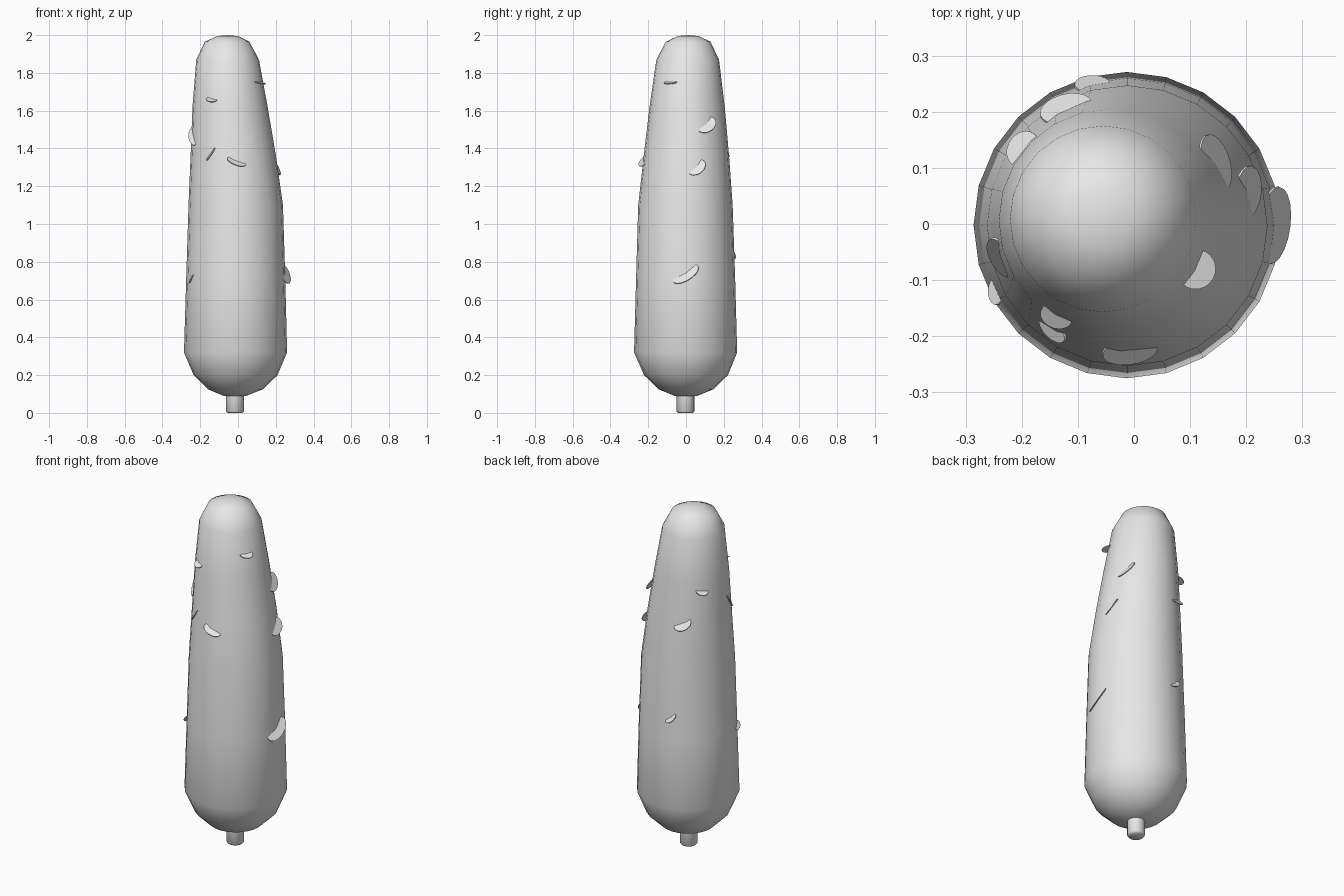
import bpy, bmesh, math
from mathutils import Vector, Matrix

if "Cube" in bpy.data.objects:
    bpy.data.objects.remove(bpy.data.objects["Cube"])

SIDES = 24
grey = bpy.data.materials.new("plain grey")
grey.diffuse_color = (0.8, 0.8, 0.8, 1)
grey.use_nodes = True
grey.node_tree.nodes["Principled BSDF"].inputs["Base Color"].default_value = grey.diffuse_color

# Body sections: z, centre x, centre y, radius
BODY = [(0.09, -0.016, 0.0, 0.06), (0.125, -0.014, 0.0, 0.145),
        (0.20, -0.013, 0.0, 0.222), (0.32, -0.013, -0.002, 0.273),
        (0.72, -0.012, -0.002, 0.262), (1.10, -0.012, -0.003, 0.25),
        (1.36, -0.025, 0.002, 0.226), (1.62, -0.042, 0.006, 0.199),
        (1.87, -0.055, 0.009, 0.166), (1.965, -0.058, 0.011, 0.118),
        (1.995, -0.055, 0.012, 0.055)]
# Stem sections, with a slightly rounded foot
STEM = [(0.0, -0.016, -0.002, 0.040), (0.008, -0.016, -0.002, 0.047),
        (0.12, -0.016, -0.002, 0.047)]


def finish(name, bm):
    bmesh.ops.recalc_face_normals(bm, faces=bm.faces)
    mesh = bpy.data.meshes.new(name)
    bm.to_mesh(mesh)
    bm.free()
    mesh.materials.append(grey)
    obj = bpy.data.objects.new(name, mesh)
    bpy.context.collection.objects.link(obj)
    bpy.ops.object.select_all(action='DESELECT')
    obj.select_set(True)
    bpy.context.view_layer.objects.active = obj
    bpy.ops.object.shade_smooth_by_angle(angle=math.radians(50))
    return obj


def loft(name, sections, sides, bottom, top):
    """Skin circular sections and close both ends with fans."""
    bm = bmesh.new()
    rings = []
    for z, cx, cy, r in sections:
        rings.append([bm.verts.new((cx + r * math.cos(math.tau * i / sides),
                                    cy + r * math.sin(math.tau * i / sides), z))
                      for i in range(sides)])
    for a, b in zip(rings, rings[1:]):
        for i in range(sides):
            j = (i + 1) % sides
            bm.faces.new((a[i], a[j], b[j], b[i]))
    for ring, (z, cx, cy, _), end in ((rings[0], sections[0], bottom),
                                      (rings[-1], sections[-1], top)):
        tip = bm.verts.new((cx, cy, end))
        for i in range(sides):
            bm.faces.new((ring[i], ring[(i + 1) % sides], tip))
    return finish(name, bm)


def body_at(z):
    for a, b in zip(BODY, BODY[1:]):
        if a[0] <= z <= b[0]:
            t = (z - a[0]) / (b[0] - a[0])
            return [p + (q - p) * t for p, q in zip(a, b)]


def flake(name, azimuth, z, half_length, half_width, slope, droop):
    """Thin oval flake half sunk into the skin, its outer edge drooping."""
    az, sl, dr = (math.radians(v) for v in (azimuth, slope, droop))
    _, cx, cy, r = body_at(z)
    out = Vector((math.cos(az), math.sin(az), 0))
    side = Vector((-math.sin(az), math.cos(az), 0))
    up = Vector((0, 0, 1))
    along = side * math.cos(sl) + up * math.sin(sl)
    rise = up * math.cos(sl) - side * math.sin(sl)
    across = out * math.cos(dr) - rise * math.sin(dr)
    normal = along.cross(across)
    m = Matrix((along, across, normal)).transposed().to_4x4()
    m.translation = Vector((cx, cy, z)) + out * r
    bm = bmesh.new()
    bmesh.ops.create_cone(bm, cap_ends=True, segments=20, radius1=1, radius2=1,
                          depth=0.004)
    bmesh.ops.scale(bm, vec=(half_length, half_width, 1), verts=bm.verts)
    bmesh.ops.transform(bm, matrix=m, verts=bm.verts)
    return finish(name, bm)


loft("body", BODY, SIDES, 0.088, 2.0)
loft("stem", STEM, 16, 0.0, 0.12)

# Flakes: azimuth, z, half length, half width, slope, droop
FLAKES = [(0, 0.735, 0.078, 0.045, 32, 50),
          (30, 1.525, 0.058, 0.042, 35, 50),
          (14, 1.30, 0.052, 0.042, 40, 50),
          (-29, 1.75, 0.036, 0.036, 0, 15),
          (-119, 1.66, 0.030, 0.026, -12, 30),
          (-122, 1.37, 0.042, 0.02, 50, 40),
          (-86, 1.33, 0.052, 0.03, -20, 40),
          (-163, 1.46, 0.055, 0.025, -50, 40),
          (-153, 0.71, 0.028, 0.02, 45, 40),
          (141, 1.575, 0.034, 0.030, -8, 25),
          (115, 1.39, 0.050, 0.038, 25, 45),
          (104, 0.845, 0.038, 0.024, 40, 45)]
for n, spec in enumerate(FLAKES, 1):
    flake(f"flake_{n}", *spec)
